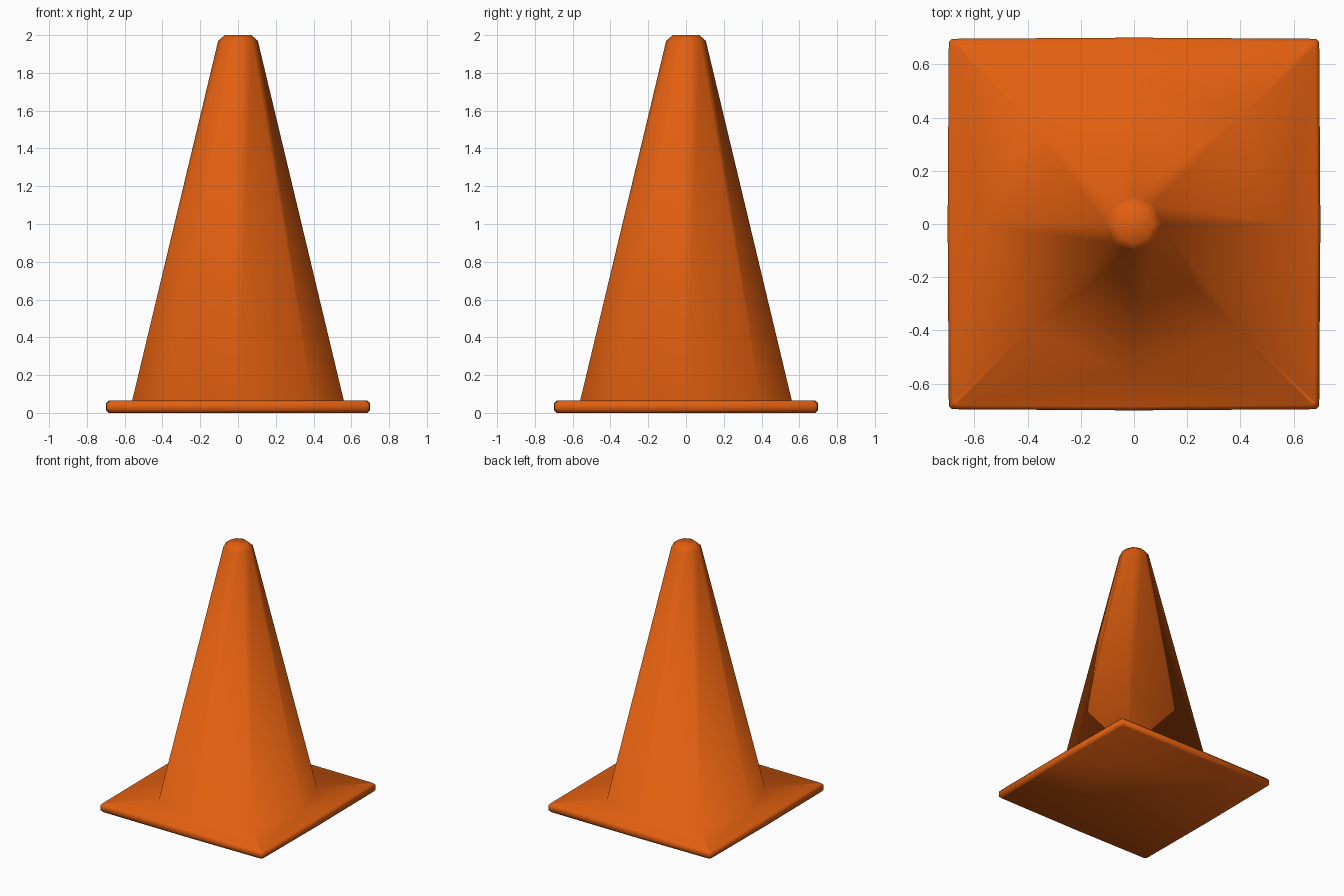
import bpy
import bmesh
from math import cos, sin, pi

cube = bpy.data.objects.get("Cube")
if cube:
    bpy.data.objects.remove(cube, do_unlink=True)

SIDES = 8

# Orange rubber
orange = bpy.data.materials.new("orange rubber")
orange.use_nodes = True
colour = (0.76, 0.115, 0.005, 1)
orange.diffuse_color = colour
orange.node_tree.nodes["Principled BSDF"].inputs["Base Color"].default_value = colour

bm = bmesh.new()


def ring(radius, z, square=False):
    """Eight points on a circle, or at the corners and mid-sides of a square."""
    points = []
    for i in range(SIDES):
        a = i * 2 * pi / SIDES
        r = radius
        if square and i % 2:
            r = (radius - 0.005) * 2 ** 0.5
        points.append(bm.verts.new((r * cos(a), r * sin(a), z)))
    return points


# Square foot with a rounded rim, flowing into the tapered eight-sided cone
foot = [ring(r, z, True) for r, z in
        ((0.685, 0), (0.7, 0.015), (0.7, 0.05), (0.685, 0.065))]
cone = [ring(r, z) for r, z in ((0.56, 0.066), (0.105, 1.97), (0.07, 2))]
rings = foot + cone

for low, high in zip(rings, rings[1:]):
    for i in range(SIDES):
        j = (i + 1) % SIDES
        bm.faces.new((low[i], low[j], high[j], high[i]))
bm.faces.new(list(reversed(rings[0])))
bm.faces.new(rings[-1])

# Soften the four upright corners of the foot
corners = [bm.edges.get((low[i], high[i]))
           for low, high in zip(foot, foot[1:]) for i in range(1, SIDES, 2)]
bmesh.ops.bevel(bm, geom=corners, offset=0.01, segments=1, affect='EDGES')
bmesh.ops.recalc_face_normals(bm, faces=bm.faces)
for face in bm.faces:
    face.smooth = True

mesh = bpy.data.meshes.new("traffic_cone")
bm.to_mesh(mesh)
bm.free()
mesh.materials.append(orange)
bpy.context.collection.objects.link(bpy.data.objects.new("traffic_cone", mesh))
